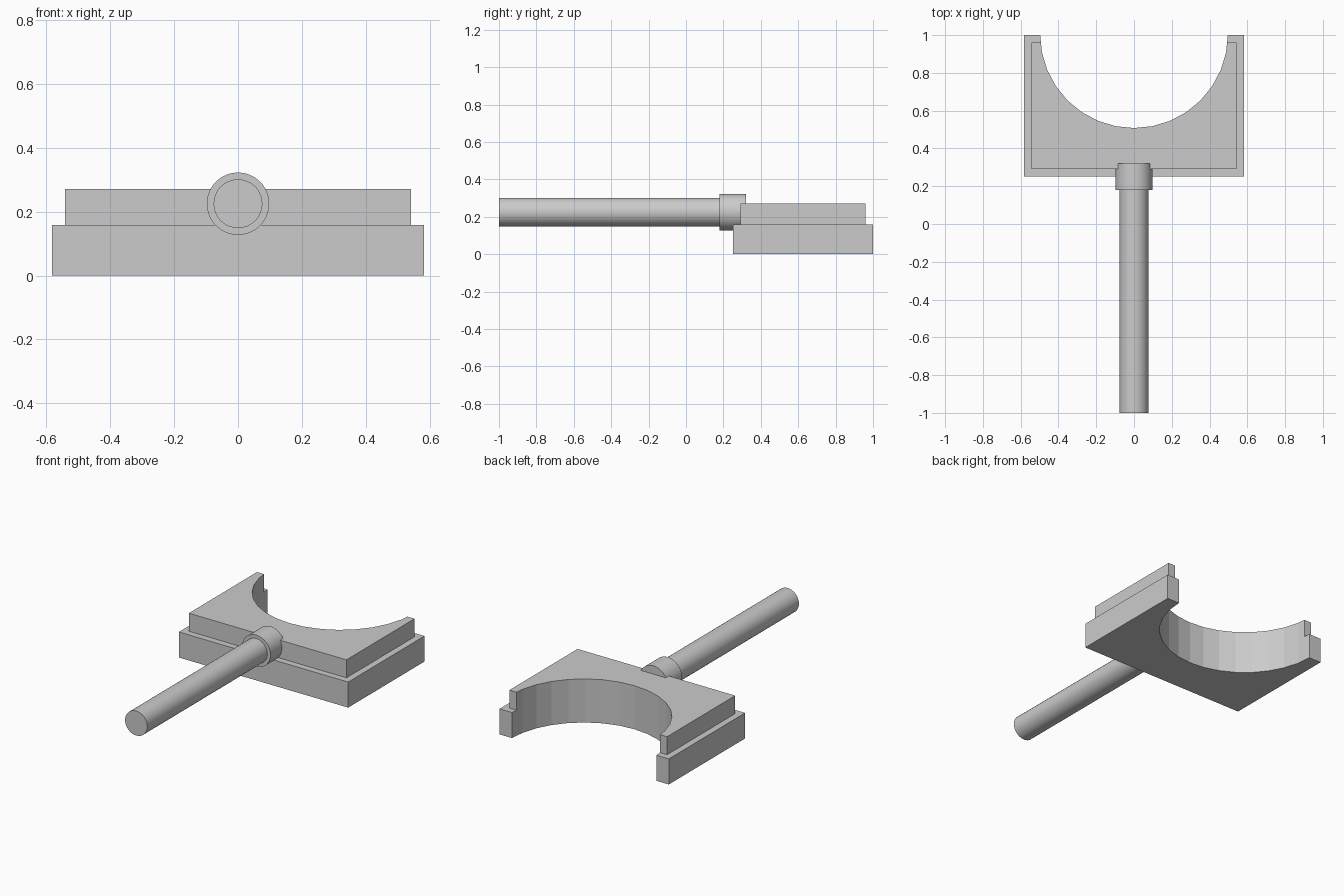
import bpy, bmesh
from math import sin, cos, pi

if "Cube" in bpy.data.objects:
    bpy.data.objects.remove(bpy.data.objects["Cube"])

CUT_Y, CUT_R, SIDES = 1.005, 0.497, 32


def notched_slab(name, half_w, y0, y1, z0, z1):
    """Rectangular slab with a faceted half-round cut in its back edge."""
    # Arc vertices, from right to left, of the round cut
    arc = [(CUT_R * cos(2 * pi * i / SIDES), CUT_Y - CUT_R * sin(2 * pi * i / SIDES))
           for i in range(1, SIDES // 2)]
    # Where the first facet meets the back edge
    t = (CUT_Y - y1) / (CUT_Y - arc[0][1])
    tip = CUT_R + t * (arc[0][0] - CUT_R)
    outline = [(half_w, y0), (half_w, y1), (tip, y1)] + arc
    outline += [(-tip, y1), (-half_w, y1), (-half_w, y0)]

    bm = bmesh.new()
    face = bm.faces.new([bm.verts.new((x, y, z0)) for x, y in outline])
    top = bmesh.ops.extrude_face_region(bm, geom=[face])["geom"]
    bmesh.ops.translate(bm, vec=(0, 0, z1 - z0),
                        verts=[v for v in top if isinstance(v, bmesh.types.BMVert)])
    bmesh.ops.recalc_face_normals(bm, faces=bm.faces)
    mesh = bpy.data.meshes.new(name)
    bm.to_mesh(mesh)
    bm.free()
    bpy.context.collection.objects.link(bpy.data.objects.new(name, mesh))


def rod(name, radius, y0, y1, z):
    """Smooth cylinder lying along y."""
    bpy.ops.mesh.primitive_cylinder_add(vertices=32, radius=radius, depth=y1 - y0,
                                        location=(0, (y0 + y1) / 2, z),
                                        rotation=(pi / 2, 0, 0))
    bpy.context.object.name = name
    bpy.ops.object.shade_smooth_by_angle(angle=pi / 6)


# Stepped head with the round cut
notched_slab("head_base", 0.582, 0.251, 1.0, 0.0, 0.159)
notched_slab("head_top", 0.542, 0.291, 0.96, 0.159, 0.271)

# Handle and its collar
rod("collar", 0.098, 0.179, 0.321, 0.225)
rod("handle", 0.0765, -1.0, 0.25, 0.225)
